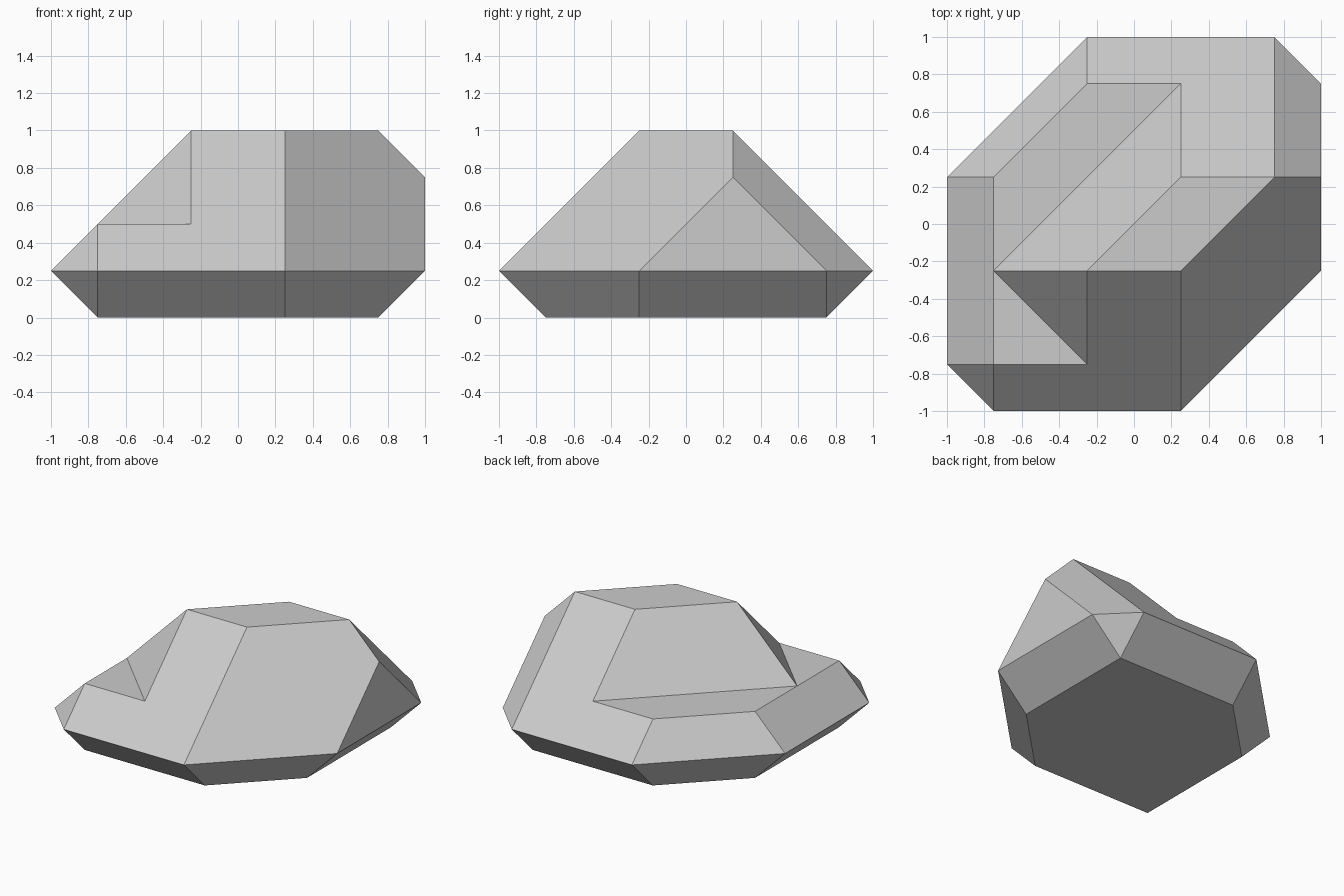
import bpy, bmesh
from mathutils import Vector

if "Cube" in bpy.data.objects:
    bpy.data.objects.remove(bpy.data.objects["Cube"])

# Facets shared by the whole stone: (outward normal, offset)
FACETS = [
    # underside bevels
    ((0, -1, -1), .75), ((0, 1, -1), .75), ((1, 0, -1), .75), ((-1, 0, -1), .75),
    ((1, -1, -1), 1), ((-1, 1, -1), 1), ((1, 1, -1), 1.5), ((-1, -1, -1), 1.5),
    # upper slopes and the upright right side
    ((0, -1, 1), 1.25), ((0, 1, 1), 1.25), ((-1, 0, 1), 1.25),
    ((1, -1, 1), 1.5), ((-1, 1, 1), 1.5), ((1, 1, 1), 2), ((-1, -1, 1), 2),
    ((1, 0, 0), 1),
]
# Walls that set the crown back from the ledge
WALLS = [((-1, 1, 1), 1), ((-1, -1, 1), 1.5)]
LEDGE = 0.5


def cut_solid(planes):
    """Cut a large block down to the convex solid inside all planes."""
    bm = bmesh.new()
    bmesh.ops.create_cube(bm, size=6)
    for n, d in planes:
        n = Vector(n)
        bmesh.ops.bisect_plane(bm, geom=bm.verts[:] + bm.edges[:] + bm.faces[:], dist=1e-4,
                               plane_co=n * (d / n.length_squared), plane_no=n, clear_outer=True)
        bmesh.ops.holes_fill(bm, edges=[e for e in bm.edges if e.is_boundary], sides=0)
    return bm


def at_ledge(face):
    return all(abs(v.co.z - LEDGE) < 1e-3 for v in face.verts)


# Lower body up to the ledge, and crown above it
body = cut_solid([((0, 0, -1), 0), ((0, 0, 1), LEDGE)] + FACETS)
crown = cut_solid([((0, 0, -1), -LEDGE), ((0, 0, 1), 1)] + WALLS + FACETS)

# Split the ledge along the foot of each wall
for n, d in WALLS:
    n, top = Vector(n), [f for f in body.faces if at_ledge(f)]
    geom = set(top)
    for f in top:
        geom.update(f.edges)
        geom.update(f.verts)
    bmesh.ops.bisect_plane(body, geom=list(geom), dist=1e-4,
                           plane_co=n * (d / n.length_squared), plane_no=n)

# Join both parts, open the hidden contact area and weld them into one shell
mesh = bpy.data.meshes.new("faceted_stone")
crown.to_mesh(mesh)
body.from_mesh(mesh)
hidden = [f for f in body.faces if at_ledge(f) and
          all(Vector(n).dot(f.calc_center_median()) < d - 1e-3 for n, d in WALLS)]
bmesh.ops.delete(body, geom=hidden, context='FACES')
bmesh.ops.remove_doubles(body, verts=body.verts[:], dist=1e-3)
bmesh.ops.dissolve_limit(body, angle_limit=0.02, verts=body.verts[:], edges=body.edges[:])
bmesh.ops.recalc_face_normals(body, faces=body.faces[:])
body.to_mesh(mesh)
body.free()
crown.free()

# Single plain stone colour
grey = bpy.data.materials.new("light_grey")
grey.diffuse_color = (0.6, 0.6, 0.6, 1)
grey.use_nodes = True
grey.node_tree.nodes["Principled BSDF"].inputs["Base Color"].default_value = grey.diffuse_color
mesh.materials.clear()
mesh.materials.append(grey)
stone = bpy.data.objects.new("faceted_stone", mesh)
bpy.context.collection.objects.link(stone)
